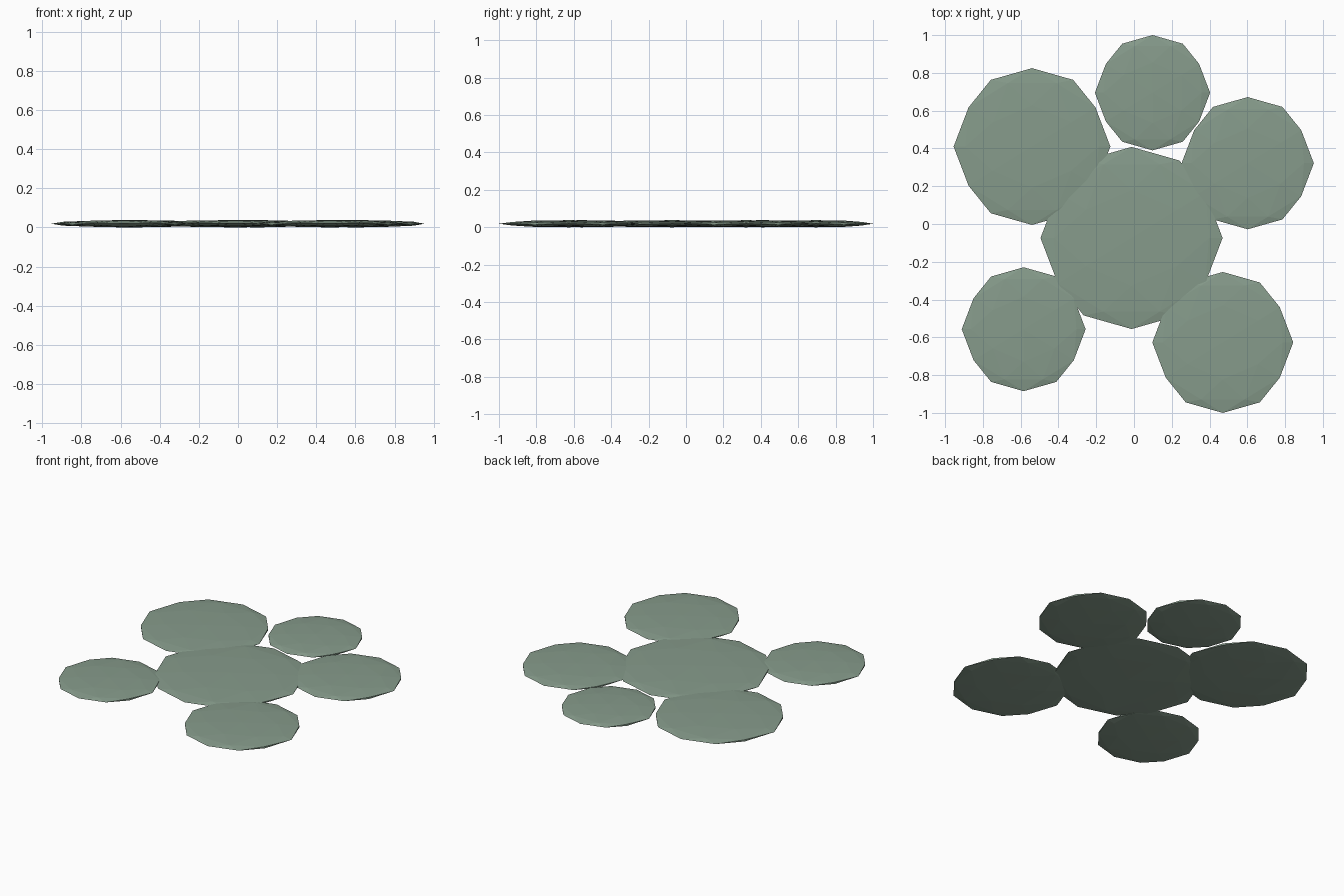
import bpy, bmesh
from mathutils import Vector

if "Cube" in bpy.data.objects:
    bpy.data.objects.remove(bpy.data.objects["Cube"])

HALF_HEIGHT = 0.019
PHI = (1 + 5 ** 0.5) / 2

mat = bpy.data.materials.new("pad_green")
mat.diffuse_color = (0.24, 0.33, 0.26, 1)
mat.use_nodes = True
mat.node_tree.nodes["Principled BSDF"].inputs["Base Color"].default_value = mat.diffuse_color


def make_pad(name, x, y, radius):
    """Flattened, faceted sphere whose icosahedron has a two-fold axis pointing up."""
    bm = bmesh.new()
    for a in (-1, 1):
        for b in (-PHI, PHI):
            for co in ((a, b, 0), (0, a, b), (b, 0, a)):
                bm.verts.new(co)
    bmesh.ops.convex_hull(bm, input=bm.verts[:])
    # split every triangle in four and push the points onto the sphere
    bmesh.ops.subdivide_edges(bm, edges=bm.edges[:], cuts=1, use_grid_fill=True)
    for v in bm.verts:
        v.co = v.co.normalized()
    bmesh.ops.scale(bm, vec=Vector((radius, radius, HALF_HEIGHT)), verts=bm.verts)
    bmesh.ops.recalc_face_normals(bm, faces=bm.faces)
    me = bpy.data.meshes.new(name)
    bm.to_mesh(me)
    bm.free()
    me.materials.append(mat)
    ob = bpy.data.objects.new(name, me)
    ob.location = (x, y, HALF_HEIGHT)
    bpy.context.collection.objects.link(ob)


# central pad and the five around it
make_pad("center_pad", -0.013, -0.074, 0.482)
make_pad("back_left_pad", -0.54, 0.41, 0.415)
make_pad("back_pad", 0.098, 0.695, 0.305)
make_pad("right_pad", 0.602, 0.322, 0.35)
make_pad("front_right_pad", 0.47, -0.627, 0.373)
make_pad("front_left_pad", -0.584, -0.557, 0.328)
